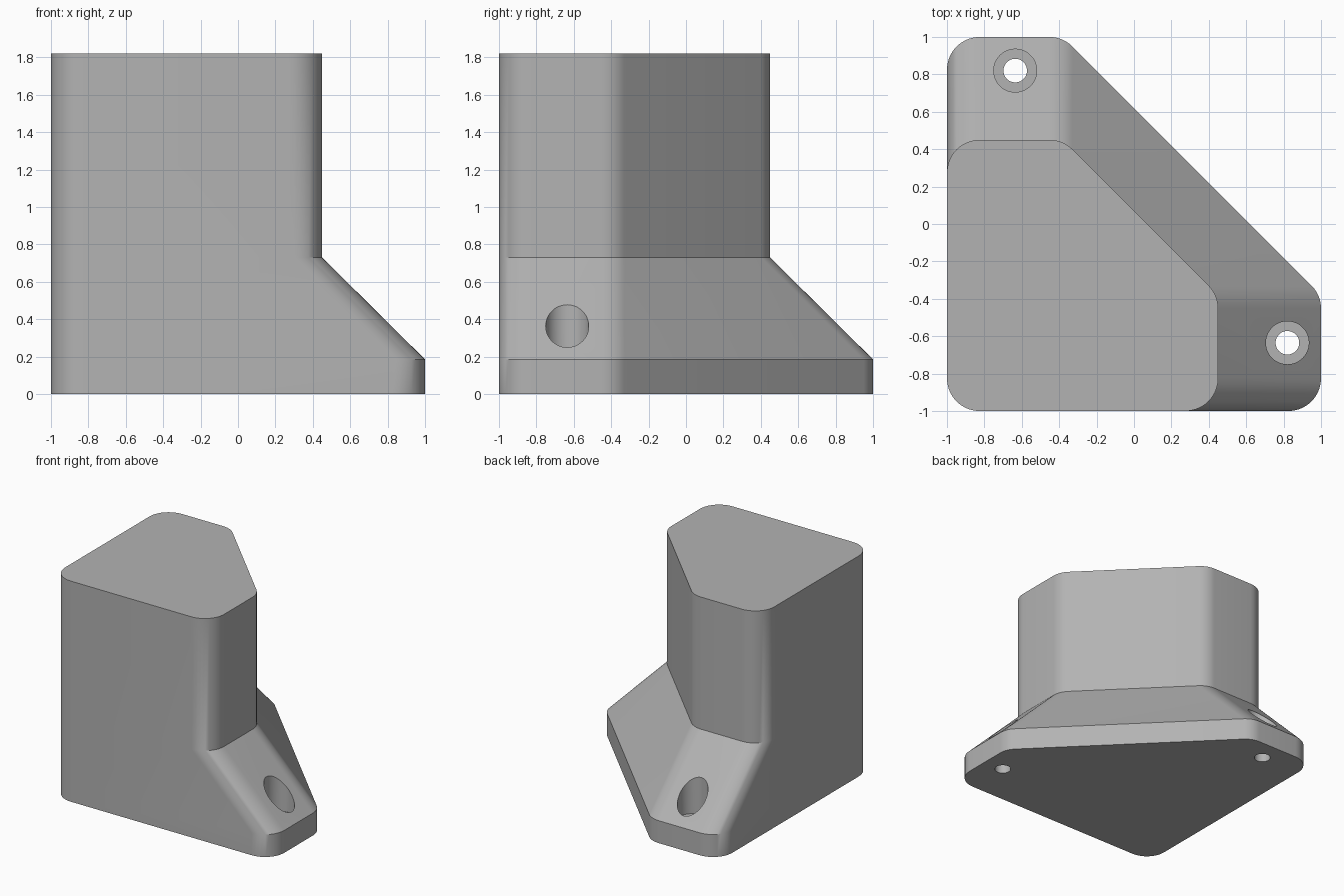
import bpy, bmesh, math
from mathutils import Vector

cube = bpy.data.objects.get("Cube")
if cube:
    bpy.data.objects.remove(cube)

RADIUS = 0.175


def material(name, value):
    mat = bpy.data.materials.new(name)
    mat.use_nodes = True
    colour = (value, value, value, 1)
    mat.diffuse_color = colour
    mat.node_tree.nodes["Principled BSDF"].inputs["Base Color"].default_value = colour
    return mat


def rounded(points, radius, steps=10):
    """Round every corner of a counter-clockwise convex outline."""
    out = []
    for i, point in enumerate(points):
        corner = Vector(point)
        a = (Vector(points[i - 1]) - corner).normalized()
        b = (Vector(points[(i + 1) % len(points)]) - corner).normalized()
        half = a.angle(b) / 2
        centre = corner + (a + b).normalized() * radius / math.sin(half)
        sweep = math.pi - 2 * half
        start = math.atan2(-a.x, a.y)  # outward normal of incoming edge
        start = math.atan2(a.x, -a.y)
        for s in range(steps + 1):
            t = start + sweep * s / steps
            out.append(centre + radius * Vector((math.cos(t), math.sin(t))))
    return out


def outline(reach):
    """Corner block footprint with a diagonal side; reach is its far edge."""
    cut = -0.38
    return rounded([(-1, -1), (reach, -1), (reach, cut), (cut, reach), (-1, reach)], RADIUS)


def loft(name, sections):
    """Skin a stack of matching outlines and cap both ends."""
    bm = bmesh.new()
    rings = [[bm.verts.new((p.x, p.y, z)) for p in pts] for z, pts in sections]
    for low, high in zip(rings, rings[1:]):
        for i in range(len(low)):
            bm.faces.new((low[i - 1], low[i], high[i], high[i - 1]))
    bm.faces.new(rings[0][::-1])
    bm.faces.new(rings[-1])
    bmesh.ops.remove_doubles(bm, verts=bm.verts, dist=1e-5)
    bmesh.ops.recalc_face_normals(bm, faces=bm.faces)
    mesh = bpy.data.meshes.new(name)
    bm.to_mesh(mesh)
    bm.free()
    obj = bpy.data.objects.new(name, mesh)
    bpy.context.collection.objects.link(obj)
    return obj


def circle(x, y, radius, count=48):
    return [Vector((x + radius * math.cos(math.tau * i / count),
                    y + radius * math.sin(math.tau * i / count))) for i in range(count)]


# Foot plate, sloped skirt and upright column in one body
wide, narrow = outline(1.0), outline(0.45)
body = loft("corner_foot", [(0, wide), (0.185, wide), (0.73, narrow), (1.82, narrow)])
body.data.materials.append(material("grey plastic", 0.45))

# Screw holes with a wider counterbore above a ledge
for x, y in ((0.82, -0.635), (-0.635, 0.82)):
    drill = loft("screw_hole_cutter", [(-0.1, circle(x, y, 0.063)), (0.17, circle(x, y, 0.063)),
                                       (0.17, circle(x, y, 0.115)), (0.7, circle(x, y, 0.115))])
    drill.hide_render = True
    drill.hide_set(True)
    cut = body.modifiers.new("screw_hole", 'BOOLEAN')
    cut.object = drill
    cut.operation = 'DIFFERENCE'
    cut.solver = 'EXACT'

# Bake the cuts and drop the cutters
bpy.context.view_layer.objects.active = body
body.select_set(True)
for mod in list(body.modifiers):
    drill = mod.object
    bpy.ops.object.modifier_apply(modifier=mod.name)
    bpy.data.objects.remove(drill)

bpy.ops.object.shade_smooth_by_angle(angle=math.radians(30))
